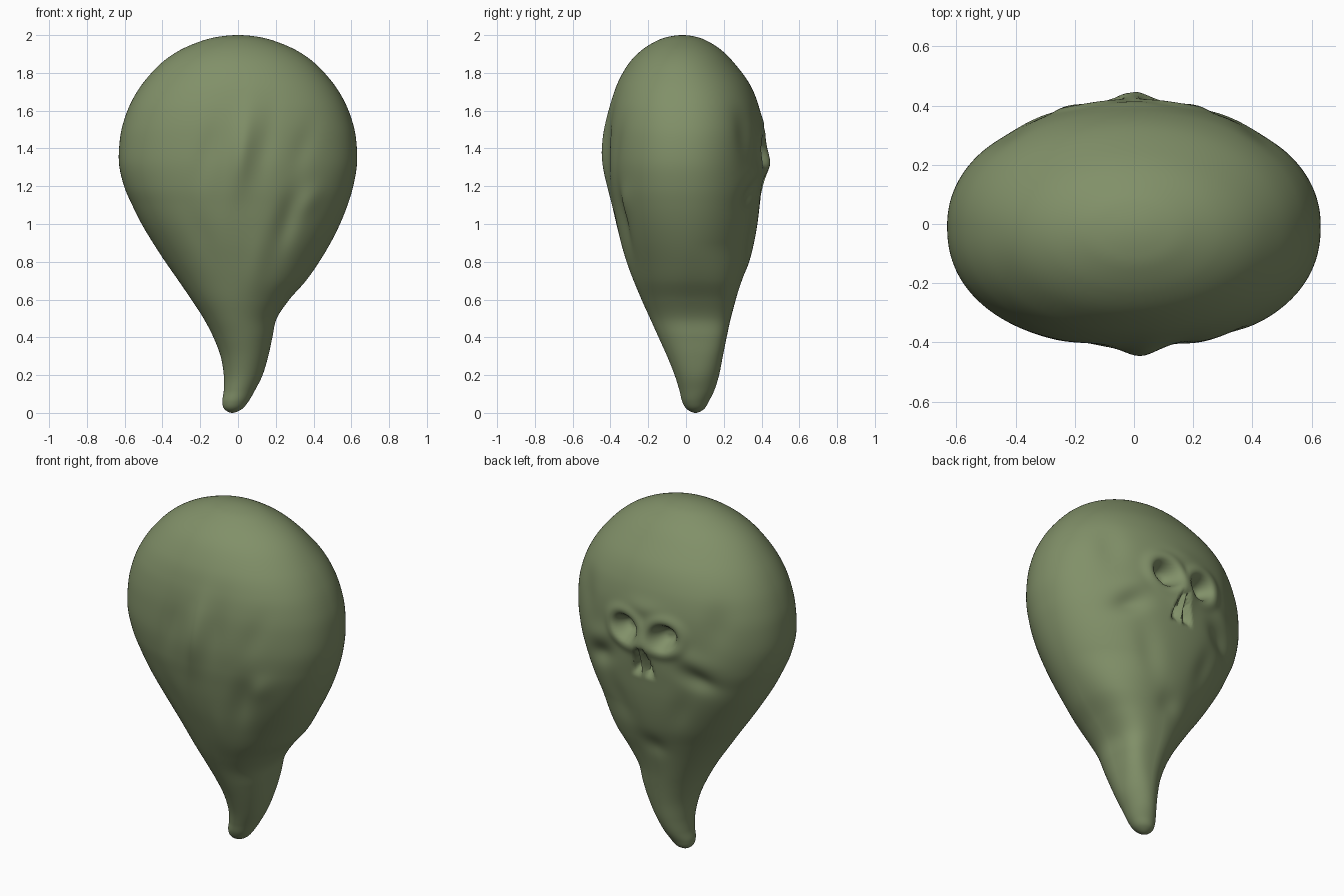
import bpy, bmesh, math

if "Cube" in bpy.data.objects:
    bpy.data.objects.remove(bpy.data.objects["Cube"])

# z, left, right, front, back extents of the teardrop
ROWS = [
    (0.00, -.03, -.03, .05, .05), (0.02, -.072, .02, .005, .095), (0.06, -.083, .055, -.02, .12),
    (0.12, -.075, .09, -.035, .15), (0.20, -.075, .13, -.06, .175), (0.30, -.092, .16, -.10, .195),
    (0.40, -.13, .182, -.145, .215), (0.50, -.182, .205, -.19, .237), (0.60, -.247, .272, -.235, .265),
    (0.70, -.315, .36, -.275, .30), (0.80, -.385, .43, -.31, .335), (0.90, -.45, .49, -.342, .36),
    (1.00, -.51, .54, -.368, .378), (1.10, -.56, .58, -.388, .39), (1.20, -.603, .61, -.405, .40),
    (1.32, -.63, .63, -.417, .405), (1.45, -.625, .625, -.417, .408), (1.55, -.603, .603, -.41, .40),
    (1.65, -.563, .563, -.392, .377), (1.75, -.50, .50, -.36, .332), (1.85, -.408, .408, -.303, .257),
    (1.92, -.308, .308, -.235, .188), (1.97, -.19, .19, -.155, .11), (1.992, -.098, .098, -.09, .048),
    (2.00, 0, 0, -.02, -.02)]
SUB, SEGS = 9, 320

# soft dents and bulges: side (+1 back, -1 front), x, z, x size, z size, slant, depth
DENTS = [
    (1, .31, 1.16, .09, .06, -.3, -.028), (1, -.31, 1.16, .09, .06, .3, -.028),   # cheek hollows
    (1, .30, 1.28, .12, .06, -.3, .010), (1, -.30, 1.28, .12, .06, .3, .010),     # cheekbones
    (1, .18, .92, .07, .14, .3, -.012), (1, -.20, .95, .06, .12, -.3, -.010),     # jaw creases
    (1, 0, .68, .07, .06, 0, -.014),                                              # mouth hollow
    (1, .42, 1.48, .07, .12, 0, -.015), (1, -.42, 1.48, .07, .12, 0, -.015),      # temples
    (1, 0, 1.53, .12, .05, 0, .010),                                              # brow
    (-1, .02, 1.38, .06, .20, .15, .028), (-1, -.16, 1.38, .06, .16, .25, -.008), # front ridge, grooves
    (-1, .15, 1.42, .05, .18, .15, -.008), (-1, .34, 1.40, .06, .14, .3, -.008),
    (-1, .26, 1.02, .06, .16, .25, -.024), (-1, .38, 1.12, .06, .08, .4, .010),
    (-1, -.20, .95, .07, .15, -.3, -.008), (-1, .10, .80, .06, .15, .1, .008)]


def smooth(a, b, v):
    t = min(1, max(0, (v - a) / (b - a)))
    return t * t * (3 - 2 * t)


def catmull(p, t):
    return [.5 * (2 * b + (c - a) * t + (2 * a - 5 * b + 4 * c - d) * t * t
                  + (3 * b - a - 3 * c + d) * t ** 3) for a, b, c, d in zip(*p)]


def dent(side, x, z):
    total = 0
    for s, cx, cz, wx, wz, slant, depth in DENTS:
        if s == side:
            dx, dz = x - cx, z - cz
            if wx < wz:
                dx -= slant * dz
            else:
                dz -= slant * dx
            total += depth * math.exp(-(dx / wx) ** 2 - (dz / wz) ** 2)
    return total


def skull(x, z):
    """Eye sockets and a split nose opening pressed into the back."""
    ex, ax = abs(x + .01), abs(x)
    dx, dz = ex - .12, z - 1.385 - .1 * (ex - .12)
    d = math.hypot(dx / .095, dz / .085)
    rim = .012 * math.exp(-((d - 1.2) / .35) ** 2)
    socket = -.075 * (1 - smooth(.25, 1.0, d))
    down = 1.32 - z
    width = .012 + .30 * down
    inside = smooth(.004, .022, ax) * (1 - smooth(width - .016, width + .010, ax))
    inside *= smooth(0, .04, down) * (1 - smooth(.13, .21, down))
    nose = -.05 * inside
    bridge = .03 * math.exp(-(x / .07) ** 2 - ((z - 1.31) / .09) ** 2)
    return rim + socket + nose + bridge


# lofted rows with rounded poles
flip = lambda r: (r[0], r[2], r[1], r[4], r[3])
pts = [flip(ROWS[1])] + ROWS + [flip(ROWS[-2])]
bm = bmesh.new()
rings = []
for i in range(len(ROWS) - 1):
    for k in range(SUB):
        if i == k == 0:
            continue
        z, l, r, f, b = catmull(pts[i:i + 4], k / SUB)
        fullness = smooth(.7, 1.2, z) * (1 - smooth(1.6, 1.95, z))
        corner = smooth(.15, .42, z) * (1 - smooth(.5, .9, z))   # stalk ridge, right and back
        ring = []
        for s in range(SEGS):
            a = 2 * math.pi * s / SEGS
            c, n = math.cos(a), math.sin(a)
            side = 1 if n > 0 else -1
            power = 2 + fullness * (.1 if n > 0 else .25)
            if n > 0 and c > 0:
                power += 1.4 * corner
            x = (l + r) / 2 + (r - l) / 2 * math.copysign(abs(c) ** (2 / power), c)
            y = (f + b) / 2 + (b - f) / 2 * math.copysign(abs(n) ** (2 / power), n)
            push = dent(side, x, z) + (skull(x, z) if n > 0 else 0)
            y += side * push * smooth(0, .5, abs(n))
            ring.append(bm.verts.new((x, y, z)))
        rings.append(ring)
for lo, hi in zip(rings, rings[1:]):
    for s in range(SEGS):
        t = (s + 1) % SEGS
        bm.faces.new((lo[s], lo[t], hi[t], hi[s]))
bottom = bm.verts.new((-.03, .05, 0))
top = bm.verts.new((0, -.02, 2))
for s in range(SEGS):
    t = (s + 1) % SEGS
    bm.faces.new((bottom, rings[0][t], rings[0][s]))
    bm.faces.new((top, rings[-1][s], rings[-1][t]))
mesh = bpy.data.meshes.new("teardrop_head")
bm.to_mesh(mesh)
bm.free()

head = bpy.data.objects.new("teardrop_head", mesh)
bpy.context.collection.objects.link(head)
green = bpy.data.materials.new("moss_green")
green.diffuse_color = (.22, .28, .14, 1)
green.use_nodes = True
green.node_tree.nodes["Principled BSDF"].inputs["Base Color"].default_value = green.diffuse_color
mesh.materials.append(green)
bpy.context.view_layer.objects.active = head
head.select_set(True)
bpy.ops.object.shade_smooth_by_angle(angle=math.radians(60))
